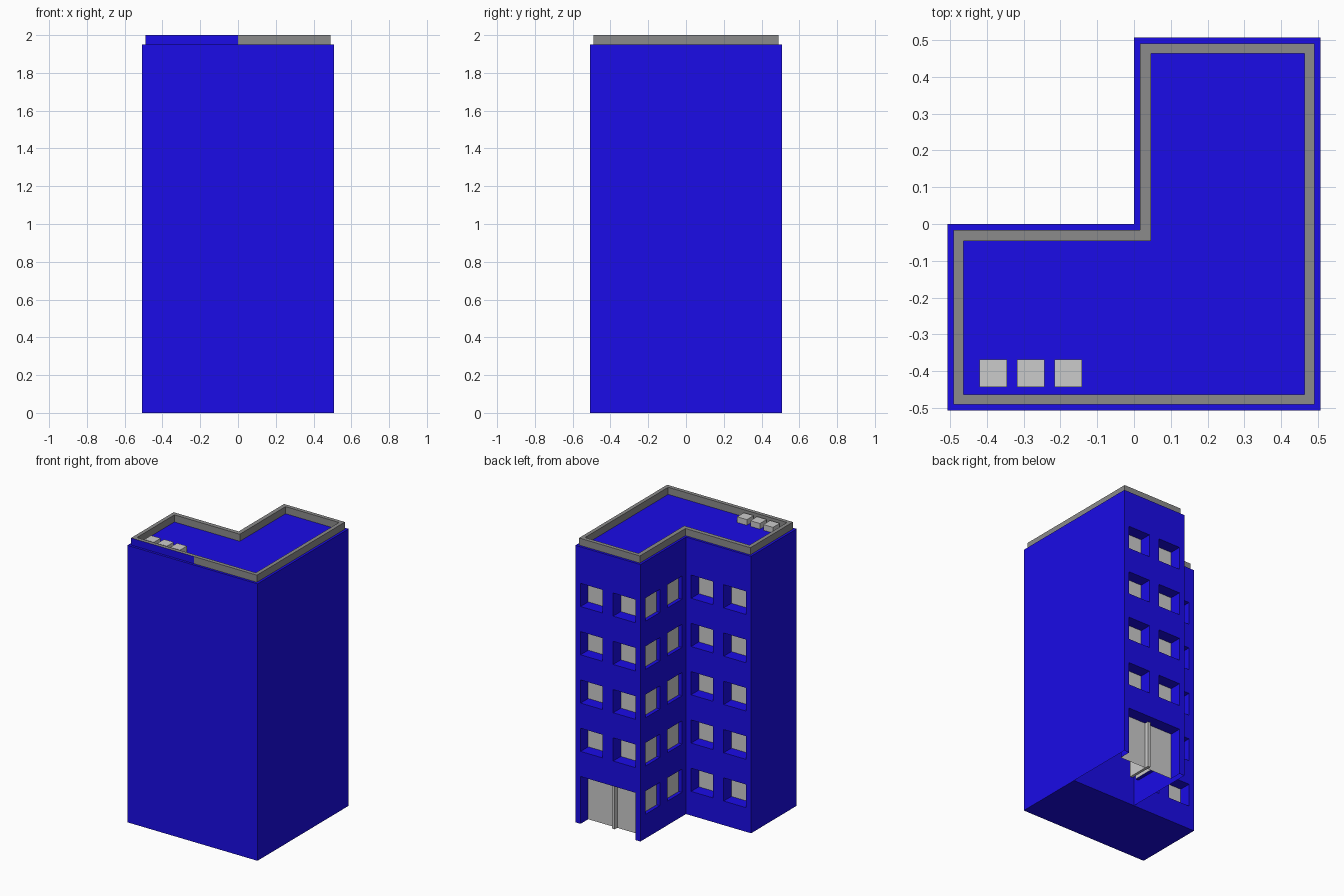
import bpy, bmesh
from mathutils import Vector as V

if "Cube" in bpy.data.objects:
    bpy.data.objects.remove(bpy.data.objects["Cube"])

S, WALL_TOP, TOP = 0.507, 1.95, 2.0


def material(name, rgb):
    m = bpy.data.materials.new(name)
    m.diffuse_color = (*rgb, 1)
    m.use_nodes = True
    m.node_tree.nodes["Principled BSDF"].inputs["Base Color"].default_value = m.diffuse_color
    return m


blue = material("blue_paint", (0.0105, 0.0035, 0.8))
grey = material("parapet_grey", (0.26, 0.26, 0.26))


def face(bm, pts, n):
    """Add a flat face whose normal points along n."""
    f = bm.faces.new([bm.verts.new(p) for p in pts])
    f.normal_update()
    if f.normal.dot(V(n)) < 0:
        f.normal_flip()
    return f


def finish(bm, name, mats=()):
    me = bpy.data.meshes.new(name)
    bmesh.ops.remove_doubles(bm, verts=bm.verts, dist=1e-5)
    bm.to_mesh(me)
    bm.free()
    for m in mats:
        me.materials.append(m)
    ob = bpy.data.objects.new(name, me)
    bpy.context.collection.objects.link(ob)
    return ob


def box(name, lo, hi):
    bm = bmesh.new()
    bmesh.ops.create_cube(bm, size=1)
    lo, hi = V(lo), V(hi)
    for v in bm.verts:
        v.co = V([(lo[i] + hi[i]) / 2 + v.co[i] * (hi[i] - lo[i]) for i in range(3)])
    return finish(bm, name)


def facade(walls, glass, origin, along, n, length, rects=(), depth=0):
    """Wall with recessed rectangular openings (u0, u1, z0, z1) and grey panes."""
    o, a, n = V(origin), V(along), V(n)
    P = lambda u, z, d=0: o + a * u + V((0, 0, z)) - n * d
    us = sorted({0, length, *[u for r in rects for u in r[:2]]})
    zs = sorted({0, WALL_TOP, *[z for r in rects for z in r[2:]]})
    for u0, u1 in zip(us, us[1:]):
        for z0, z1 in zip(zs, zs[1:]):
            u, z = (u0 + u1) / 2, (z0 + z1) / 2
            if not any(r[0] < u < r[1] and r[2] < z < r[3] for r in rects):
                face(walls, [P(u0, z0), P(u1, z0), P(u1, z1), P(u0, z1)], n)
    for u0, u1, z0, z1 in rects:
        c = [(u0, z0), (u1, z0), (u1, z1), (u0, z1)]
        mid = P((u0 + u1) / 2, (z0 + z1) / 2, depth / 2)
        for i in range(4):
            p, q = c[i], c[(i + 1) % 4]
            if p[1] == q[1] == 0:      # doorway has no threshold
                continue
            pts = [P(*p), P(*q), P(*q, depth), P(*p, depth)]
            face(walls, pts, mid - sum(pts, V((0, 0, 0))) / 4)
        face(glass, [P(*p, depth) for p in c], n)


def ell(e, k, z):
    """L-shaped outline: outer half size e, notch corner at (k, -k)."""
    return [V(p + (z,)) for p in
            [(-e, -e), (e, -e), (e, e), (k, e), (k, -k), (-e, -k)]]


def grid(cols, rows):
    return [(u0, u1, 0.17 + 0.34 * r, 0.333 + 0.34 * r) for r in rows for u0, u1 in cols]


# Walls, windows and doorway
walls, glass = bmesh.new(), bmesh.new()
X, Y = V((1, 0, 0)), V((0, 1, 0))
cols = [(0.04, 0.212), (0.294, 0.466)]
facade(walls, glass, (-S, -S, 0), X, -Y, 2 * S)
facade(walls, glass, (S, -S, 0), Y, X, 2 * S)
facade(walls, glass, (-S, -S, 0), Y, -X, S)
facade(walls, glass, (0, 0, 0), -X, Y, S, grid(cols, range(5)), 0.085)
facade(walls, glass, (0, S, 0), X, Y, S,
       grid(cols, range(1, 5)) + [(0.04, 0.466, 0, 0.333)], 0.085)
facade(walls, glass, (0, 0, 0), Y, -X, S,
       grid([(0.045, 0.205), (0.29, 0.45)], range(5)), 0.025)

# Roof, base of the front wing, partition to the open-bottomed rear wing
face(walls, ell(S, 0, WALL_TOP), (0, 0, 1))
face(walls, [(-S, -S, 0), (S, -S, 0), (S, 0, 0), (-S, 0, 0)], (0, 0, -1))
face(walls, [(0, 0, 0), (S, 0, 0), (S, 0, WALL_TOP), (0, 0, WALL_TOP)], Y)
finish(walls, "walls_and_roof", [blue])
finish(glass, "window_and_door_panes")

# Door divider
box("door_divider", (0.24, 0.27, 0), (0.26, 0.45, 0.333))

# Parapet ring, with the left half of its front painted blue
bm = bmesh.new()
up = V((0, 0, TOP - WALL_TOP))
out, inn = ell(0.49, 0.016, WALL_TOP), ell(0.463, 0.046, WALL_TOP)
for i in range(6):
    j = (i + 1) % 6
    side = (out[j] - out[i]).cross(up)
    face(bm, [out[i] + up, out[j] + up, inn[j] + up, inn[i] + up], up)
    face(bm, [inn[i], inn[j], inn[j] + up, inn[i] + up], -side)
    if i == 0:
        m = (out[0] + out[1]) / 2
        face(bm, [out[0], m, m + up, out[0] + up], side).material_index = 1
        face(bm, [m, out[1], out[1] + up, m + up], side)
    else:
        face(bm, [out[i], out[j], out[j] + up, out[i] + up], side)
finish(bm, "parapet", [grey, blue])

# Rooftop units
for i in range(3):
    x = -0.42 + 0.102 * i
    box(f"roof_unit_{i + 1}", (x, -0.443, WALL_TOP), (x + 0.075, -0.368, 1.99))
